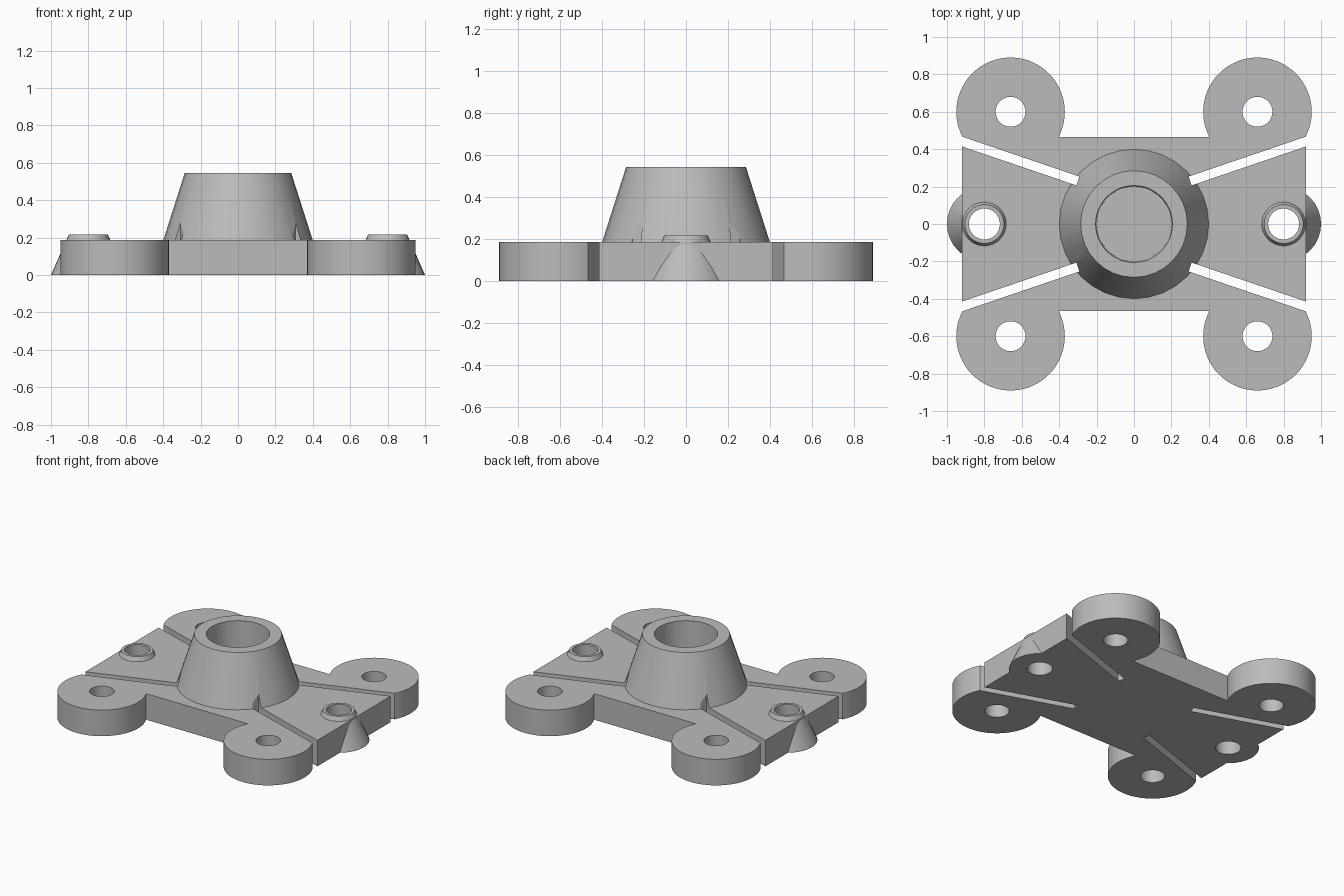
import bpy
from math import radians, cos, sin
from mathutils import Matrix

if "Cube" in bpy.data.objects:
    bpy.data.objects.remove(bpy.data.objects["Cube"])

PLATE_H = 0.187
SIDES = (1, -1)
CORNERS = [(sx, sy) for sx in SIDES for sy in SIDES]

grey = bpy.data.materials.new("light_grey")
grey.use_nodes = True
colour = (0.5, 0.5, 0.5, 1)
grey.diffuse_color = colour
grey.node_tree.nodes["Principled BSDF"].inputs["Base Color"].default_value = colour


def finish(name):
    obj = bpy.context.object
    obj.name = name
    obj.data.materials.append(grey)
    return obj


def tapered(name, x, y, z0, z1, r0, r1, segments=64):
    bpy.ops.mesh.primitive_cone_add(vertices=segments, radius1=r0, radius2=r1,
                                    depth=z1 - z0, location=(x, y, (z0 + z1) / 2))
    return finish(name)


def box(name, x, y, z, size, angle=0):
    bpy.ops.mesh.primitive_cube_add(size=1)
    obj = finish(name)
    turn = Matrix.Rotation(angle, 4, "Z")
    obj.data.transform(Matrix.Translation((x, y, z)) @ turn @ Matrix.Diagonal((*size, 1)))
    return obj


def combine(target, tool, operation):
    mod = target.modifiers.new(operation.lower(), "BOOLEAN")
    mod.operation = operation
    mod.solver = "EXACT"
    mod.object = tool
    bpy.context.view_layer.objects.active = target
    bpy.ops.object.modifier_apply(modifier=mod.name)
    bpy.data.objects.remove(tool)


# Flat plate
bracket = box("mounting_bracket", 0, 0, PLATE_H / 2, (1.84, 0.93, PLATE_H))

# Four round ears
for sx, sy in CORNERS:
    ear = tapered("ear", sx * 0.66, sy * 0.6, 0, PLATE_H, 0.29, 0.29)
    combine(bracket, ear, "UNION")

# Tapered central socket, sunk into the plate
socket = tapered("socket", 0, 0, 0.1, 0.545, 0.427, 0.285, 32)
combine(bracket, socket, "UNION")

# Side bosses
for sx in SIDES:
    boss = tapered("boss", sx * 0.8, 0, 0, 0.217, 0.2, 0.104, 32)
    combine(bracket, boss, "UNION")

# Blind bore in the socket
combine(bracket, tapered("bore", 0, 0, PLATE_H, 0.6, 0.2, 0.206, 48), "DIFFERENCE")

# Through holes in ears and bosses
for sx, sy in CORNERS:
    hole = tapered("ear_hole", sx * 0.66, sy * 0.6, -0.1, 0.3, 0.08, 0.08, 32)
    combine(bracket, hole, "DIFFERENCE")
for sx in SIDES:
    hole = tapered("boss_hole", sx * 0.8, 0, -0.1, 0.3, 0.083, 0.083, 32)
    combine(bracket, hole, "DIFFERENCE")

# Diagonal slots that bite into the foot of the socket
angle, length = radians(18.8), 0.8
for sx, sy in CORNERS:
    x = 0.3 + cos(angle) * length / 2
    y = 0.23 + sin(angle) * length / 2
    slot = box("slot", sx * x, sy * y, 0.3, (length, 0.05, 0.8), angle * sx * sy)
    combine(bracket, slot, "DIFFERENCE")

# Smooth curved walls, crisp edges
bpy.ops.object.select_all(action="DESELECT")
bracket.select_set(True)
bpy.context.view_layer.objects.active = bracket
bpy.ops.object.shade_smooth_by_angle(angle=radians(20))
